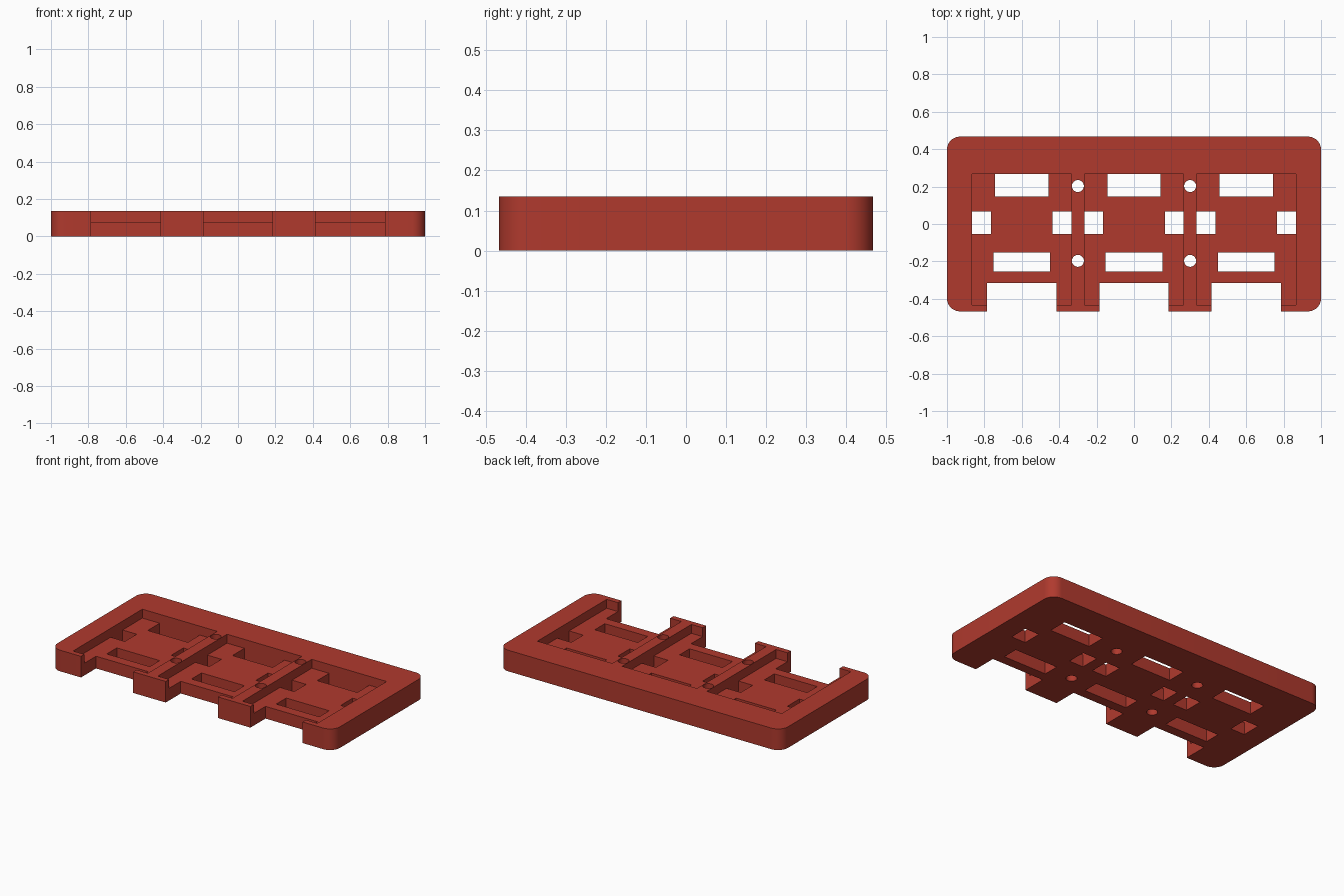
import bpy, bmesh, math

if "Cube" in bpy.data.objects:
    bpy.data.objects.remove(bpy.data.objects["Cube"])

H = 0.135          # plate height
FLOOR = 0.078      # height of the pocket floors
HX, HY, R = 1.0, 0.467, 0.07

red = bpy.data.materials.new("brick_red")
red.diffuse_color = (0.434, 0.042, 0.027, 1)
red.use_nodes = True
red.node_tree.nodes["Principled BSDF"].inputs["Base Color"].default_value = red.diffuse_color


def prism(name, pts, z0, z1):
    """Extrude a closed outline from z0 to z1."""
    bm = bmesh.new()
    face = bm.faces.new([bm.verts.new((x, y, z0)) for x, y in pts])
    up = bmesh.ops.extrude_face_region(bm, geom=[face])["geom"]
    bmesh.ops.translate(bm, vec=(0, 0, z1 - z0),
                        verts=[v for v in up if isinstance(v, bmesh.types.BMVert)])
    bmesh.ops.recalc_face_normals(bm, faces=bm.faces)
    mesh = bpy.data.meshes.new(name)
    bm.to_mesh(mesh)
    bm.free()
    mesh.materials.append(red)
    ob = bpy.data.objects.new(name, mesh)
    bpy.context.collection.objects.link(ob)
    return ob


def arc(cx, cy, r, a0, a1, n):
    return [(cx + r * math.cos(a0 + (a1 - a0) * i / n),
             cy + r * math.sin(a0 + (a1 - a0) * i / n)) for i in range(n + 1)]


def cut(x0, x1, y0, y1, z0=-0.1):
    """Remove a box, open at the top, from the plate."""
    cut_shape([(x0, y0), (x1, y0), (x1, y1), (x0, y1)], z0)


def cut_shape(pts, z0=-0.1):
    cutter = prism("cutter", pts, z0, H + 0.1)
    cutter.hide_render = True
    mod = plate.modifiers.new("cut", "BOOLEAN")
    mod.operation, mod.solver, mod.object = "DIFFERENCE", "EXACT", cutter
    bpy.context.view_layer.objects.active = plate
    bpy.ops.object.modifier_apply(modifier=mod.name)
    bpy.data.objects.remove(cutter)


# Rounded plate
outline = []
for k, (sx, sy) in enumerate([(1, 1), (-1, 1), (-1, -1), (1, -1)]):
    outline += arc(sx * (HX - R), sy * (HY - R), R,
                   k * math.pi / 2, (k + 1) * math.pi / 2, 12)
plate = prism("mounting_plate", outline, 0, H)

# Three identical bays
for c in (-0.6, 0.0, 0.6):
    cut(c - 0.265, c + 0.265, -0.433, 0.268, FLOOR)   # pocket
    cut(c - 0.185, c + 0.185, -0.6, -0.315)           # front notch
    cut(c - 0.142, c + 0.142, 0.147, 0.268)           # back slot
    cut(c - 0.152, c + 0.152, -0.253, -0.152)         # front slot
    cut(c - 0.265, c - 0.165, -0.053, 0.068)          # side windows
    cut(c + 0.165, c + 0.265, -0.053, 0.068)

# Screw holes through the ribs
for x in (-0.3, 0.3):
    for y in (-0.197, 0.203):
        cut_shape(arc(x, y, 0.032, 0, 2 * math.pi, 32)[:-1])

plate.select_set(True)
bpy.context.view_layer.objects.active = plate
bpy.ops.object.shade_smooth_by_angle(angle=math.radians(30))
